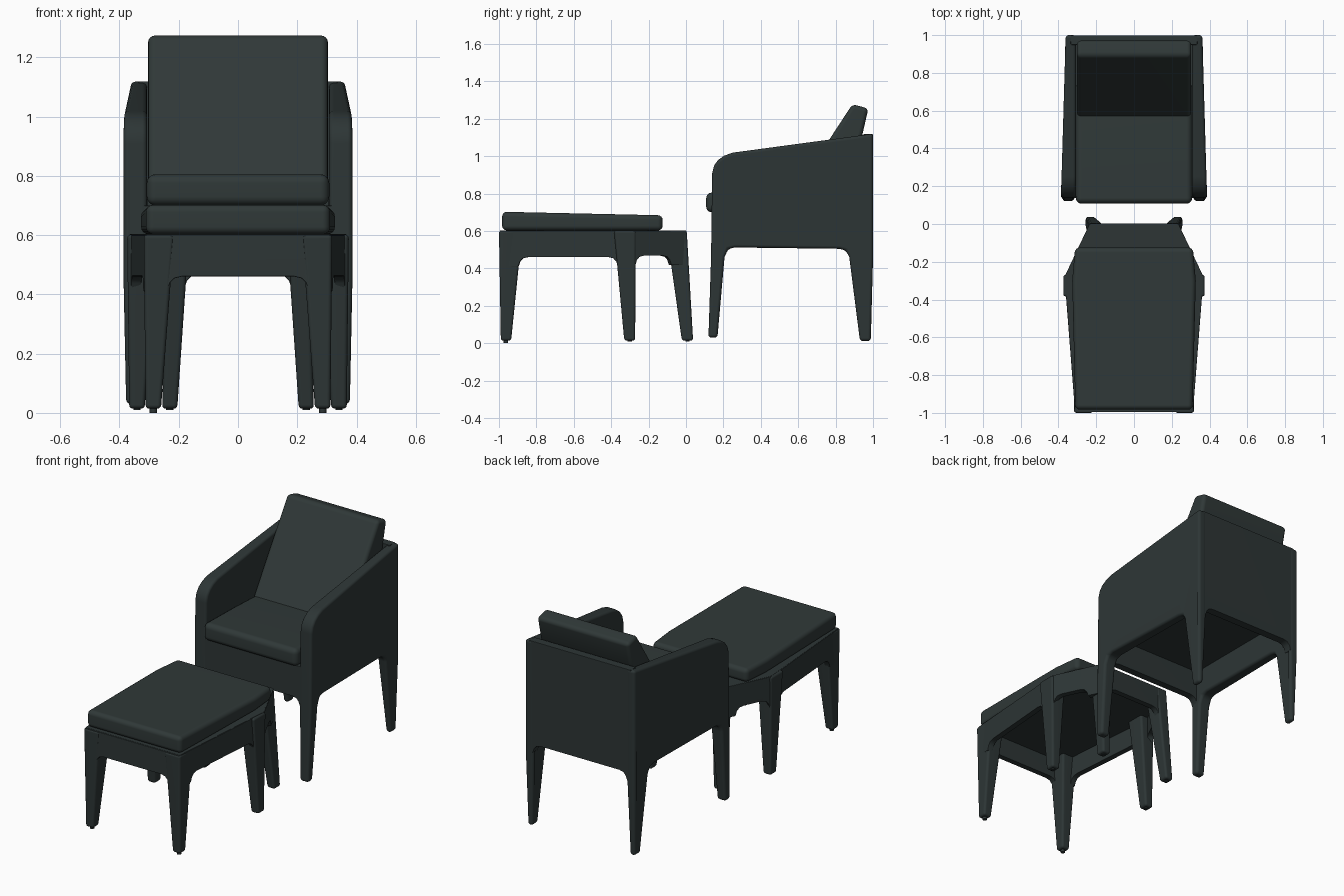
import bpy, bmesh, math
from mathutils import Vector

if "Cube" in bpy.data.objects:
    bpy.data.objects.remove(bpy.data.objects["Cube"])


def material(name, rgb):
    m = bpy.data.materials.new(name)
    m.diffuse_color = (*rgb, 1)
    m.use_nodes = True
    m.node_tree.nodes["Principled BSDF"].inputs["Base Color"].default_value = m.diffuse_color
    return m


FRAME = material("dark frame", (0.026, 0.036, 0.036))
FABRIC = material("dark cushion fabric", (0.029, 0.040, 0.039))


def prism(name, loop_a, loop_b, mat=FRAME, bevel=0.012, segs=3, mirror=False, taper=None):
    """Solid between two matching 3D loops, with rounded edges."""
    bm = bmesh.new()
    a = [bm.verts.new(p) for p in loop_a]
    b = [bm.verts.new(p) for p in loop_b]
    bm.faces.new(a)
    bm.faces.new(b[::-1])
    for i in range(len(a)):
        j = (i + 1) % len(a)
        bm.faces.new((a[j], a[i], b[i], b[j]))
    if taper:
        z_cut, fn = taper
        bmesh.ops.bisect_plane(bm, geom=bm.verts[:] + bm.edges[:] + bm.faces[:], dist=0.0005,
                               plane_co=(0, 0, z_cut), plane_no=(0, 0, 1))
        for v in bm.verts:
            if v.co.z < z_cut - 0.001:
                fn(v.co)
    bmesh.ops.recalc_face_normals(bm, faces=bm.faces[:])
    if bevel:
        edges = [e for e in bm.edges if e.calc_face_angle(0) > math.radians(35)]
        bmesh.ops.bevel(bm, geom=edges, offset=bevel, segments=segs, profile=0.5,
                        affect='EDGES', clamp_overlap=True)
    me = bpy.data.meshes.new(name)
    bm.to_mesh(me)
    bm.free()
    ob = bpy.data.objects.new(name, me)
    bpy.context.collection.objects.link(ob)
    me.materials.append(mat)
    if mirror:
        ob.modifiers.new("mirror", 'MIRROR')
    bpy.ops.object.select_all(action='DESELECT')
    ob.select_set(True)
    bpy.context.view_layer.objects.active = ob
    bpy.ops.object.shade_smooth_by_angle(angle=math.radians(40))
    ob.modifiers.new("clean shading", 'WEIGHTED_NORMAL').keep_sharp = True
    return ob


def rect(x0, x1, y0, y1, z):
    return [(x0, y0, z), (x1, y0, z), (x1, y1, z), (x0, y1, z)]


def plan(pts, z):
    """Mirror a right-hand outline into a full closed outline; z may depend on y."""
    full = pts + [(-x, y) for x, y in reversed(pts)]
    return [(x, y, z(y) if callable(z) else z) for x, y in full]


def rail(name, a, b, z0, z1, w0, w1, t, inward, mirror=False):
    """Apron from a to b whose lower corners curve down into the legs."""
    a, b, n = Vector(a), Vector(b), Vector(inward).normalized()
    d = b - a
    length = d.length
    d.normalize()

    def end(w):
        return [(0.0, z1), (0.0, z0 - 0.05), (w - 0.01, z0 - 0.05),
                (w, z0 - 0.022), (w + 0.015, z0 - 0.006), (w + 0.04, z0)]
    prof = end(w0) + [(length - u, z) for u, z in reversed(end(w1))]

    def loop(off):
        return [((a + d * u + n * off).x, (a + d * u + n * off).y, z) for u, z in prof]
    return prism(name, loop(0), loop(t), bevel=0.004, segs=2, mirror=mirror)


# ---------- Armchair ----------
# side panels with arms and legs in one profile (y, z)
side = [(0.12, 0.03), (0.168, 0.03), (0.206, 0.46), (0.225, 0.503),
        (0.26, 0.512), (0.82, 0.505), (0.855, 0.495), (0.873, 0.46),
        (0.93, 0.012), (0.988, 0.012), (1.0, 0.46), (1.0, 1.12),
        (0.25, 1.019), (0.205, 1.003), (0.172, 0.98), (0.15, 0.95), (0.14, 0.91),
        (0.134, 0.46)]


def slim_leg(co):
    # legs narrow towards the floor
    k = (0.46 - co.z) / 0.46
    co.x += k * (0.014 if co.x < 0.335 else -0.010)


prism("chair_side_and_arm",
      [(0.387 - 0.029 * (y - 0.13), y, z) for y, z in side],
      [(0.307, y, z) for y, z in side],
      bevel=0.018, segs=4, mirror=True, taper=(0.46, slim_leg))
# front and back aprons
rail("chair_front_apron", (-0.335, 0.138), (0.335, 0.138), 0.51, 0.70, 0.035, 0.035, 0.045, (0, 1))
rail("chair_back_panel", (-0.335, 0.9985), (0.335, 0.9985), 0.505, 1.119, 0.035, 0.035, 0.05,
     (0, -1))
# deck under the seat cushion
prism("chair_seat_deck", rect(-0.33, 0.33, 0.15, 0.97, 0.67),
      rect(-0.33, 0.33, 0.15, 0.97, 0.695), bevel=0)
# cushions
seat = [(0.108, 0.70), (0.75, 0.70), (0.75, 0.785), (0.40, 0.80), (0.108, 0.806)]
prism("chair_seat_cushion", [(-0.308, y, z) for y, z in seat],
      [(0.308, y, z) for y, z in seat], FABRIC, 0.03, 4)
back = [(0.56, 0.775), (0.89, 1.278), (0.975, 1.255), (0.935, 1.08), (0.75, 0.75)]
prism("chair_back_cushion", [(-0.303, y, z) for y, z in back],
      [(0.303, y, z) for y, z in back], FABRIC, 0.022, 4)

# ---------- Six-legged footstool ----------
legs = {  # top rectangle, bottom rectangle (x0, x1, y0, y1)
    "front": ((0.215, 0.318, -1.0, -0.875), (0.260, 0.312, -0.99, -0.935)),
    "middle": ((0.275, 0.374, -0.385, -0.268), (0.315, 0.367, -0.33, -0.272)),
    "rear": ((0.165, 0.238, -0.105, 0.004), (0.205, 0.256, -0.022, 0.038)),
}
for key, (top, bot) in legs.items():
    prism("stool_" + key + "_leg", rect(*top, 0.602), rect(*bot, 0.014),
          bevel=0.013, mirror=True)
    cx, cy = (bot[0] + bot[1]) / 2, (bot[2] + bot[3]) / 2
    ring = [(cx + 0.012 * math.cos(i * math.pi / 6), cy + 0.012 * math.sin(i * math.pi / 6))
            for i in range(12)]
    low = 0.0 if key == "front" else 0.010
    prism("stool_" + key + "_glide", [(x, y, 0.04) for x, y in ring],
          [(x, y, low) for x, y in ring], bevel=0, mirror=True)
# aprons between the legs
rail("stool_front_apron", (-0.31, -0.996), (0.31, -0.996), 0.46, 0.602, 0.08, 0.08, 0.035, (0, 1))
rail("stool_side_apron", (0.313, -0.985), (0.368, -0.28), 0.46, 0.602, 0.098, 0.094, 0.035,
     (-1, 0.08), True)
rail("stool_corner_apron", (0.366, -0.275), (0.238, -0.005), 0.468, 0.602, 0.016, 0.09, 0.035,
     (-0.9, -0.43), True)
rail("stool_rear_apron", (-0.232, 0.003), (0.232, 0.003), 0.468, 0.602, 0.06, 0.06, 0.035, (0, -1))
# deck
deck = [(0.31, -0.99), (0.364, -0.283), (0.236, -0.001)]
prism("stool_deck", plan(deck, 0.58), plan(deck, 0.603), bevel=0)
# cushion, slightly lower at the rear
pad = [(0.31, -0.983), (0.327, -0.30), (0.312, -0.125)]
prism("stool_cushion", plan(pad, 0.603), plan(pad, lambda y: 0.684 - 0.022 * (y + 0.125)),
      FABRIC, 0.025, 4)
